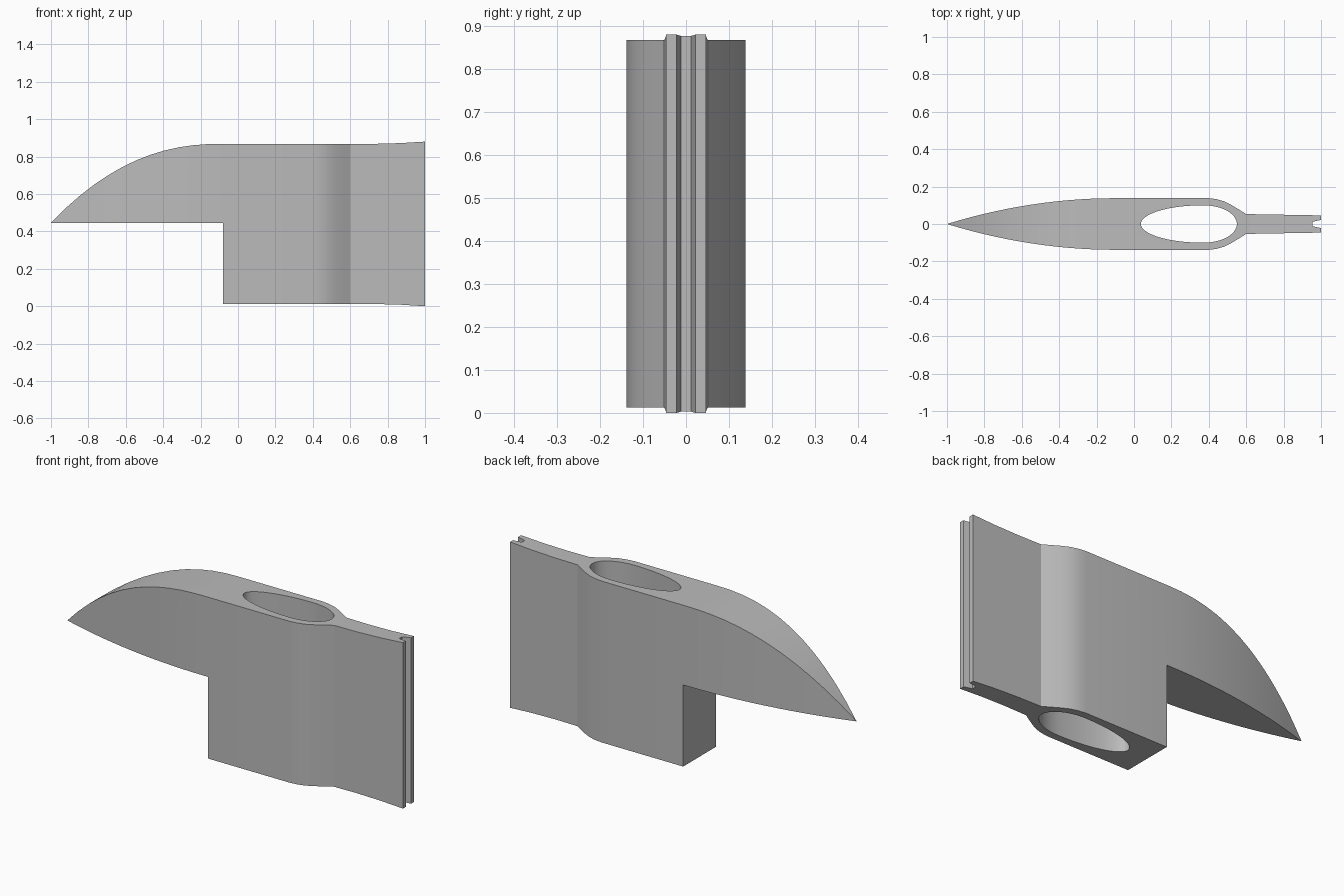
import bpy
import bmesh
import math

cube = bpy.data.objects.get("Cube")
if cube:
    bpy.data.objects.remove(cube, do_unlink=True)

# One plain grey finish
grey = bpy.data.materials.new("plain grey")
grey.use_nodes = True
colour = (0.5, 0.5, 0.5, 1)
grey.diffuse_color = colour
grey.node_tree.nodes["Principled BSDF"].inputs["Base Color"].default_value = colour


def prism(name, outline, axis, low, high):
    """Extrude a closed 2D outline along y or z."""
    bm = bmesh.new()
    place = (lambda a, b: (a, b, low)) if axis == "z" else (lambda a, b: (a, low, b))
    face = bm.faces.new([bm.verts.new(place(a, b)) for a, b in outline])
    moved = bmesh.ops.extrude_face_region(bm, geom=[face])["geom"]
    depth = high - low
    shift = (0, 0, depth) if axis == "z" else (0, depth, 0)
    bmesh.ops.translate(bm, vec=shift,
                        verts=[v for v in moved if isinstance(v, bmesh.types.BMVert)])
    bmesh.ops.recalc_face_normals(bm, faces=bm.faces)
    mesh = bpy.data.meshes.new(name)
    bm.to_mesh(mesh)
    bm.free()
    mesh.materials.append(grey)
    obj = bpy.data.objects.new(name, mesh)
    bpy.context.collection.objects.link(obj)
    return obj


def combine(obj, cutter, operation):
    """Apply a boolean and discard its cutter."""
    cutter.hide_render = True
    mod = obj.modifiers.new("shape", "BOOLEAN")
    mod.operation = operation
    mod.solver = "EXACT"
    mod.object = cutter
    bpy.context.view_layer.objects.active = obj
    bpy.ops.object.modifier_apply(modifier=mod.name)
    bpy.data.objects.remove(cutter, do_unlink=True)


def curve(start, end, base, rise, power, steps):
    """Curve that climbs from a point and levels off."""
    return [(start + (end - start) * i / steps,
             base + rise * (1 - (1 - i / steps) ** power)) for i in range(steps + 1)]


# Plan: pointed nose, straight sides, narrow waist and grooved tail
half = curve(-1, -0.1, 0, 0.138, 2, 14)
half += [(0.4, 0.138), (0.44, 0.133), (0.48, 0.122), (0.52, 0.102), (0.56, 0.078),
         (0.6, 0.053), (1, 0.046), (1, 0.022), (0.955, 0.012)]
plan = half + [(x, -y) for x, y in reversed(half[1:])]
body = prism("blade_body", plan, "z", -0.2, 1.1)

# Side silhouette: curved brow, stepped underside and slightly flared tail
brow = curve(-1, -0.09, 0.447, 0.421, 2.25, 12)
tail = [(0.73, 0.868), (0.87, 0.872), (1, 0.88), (1.1, 0.886)]
middle = 0.44
under = [(x, 2 * middle - z) for x, z in reversed(tail)]
under += [(-0.08, 0.012), (-0.08, 0.445)]
side = [(-1.01, 0.445)] + brow + tail + under
combine(body, prism("side_cutter", side, "y", -0.4, 0.4), "INTERSECT")

# Egg-shaped through hole
oval = []
for i in range(64):
    angle = math.tau * i / 64
    reach = 0.18 if math.cos(angle) > 0 else 0.333
    oval.append((0.37 + reach * math.cos(angle), 0.1 * math.sin(angle)))
combine(body, prism("hole_cutter", oval, "z", -0.3, 1.2), "DIFFERENCE")

# Smooth curved walls with crisp rims
bpy.ops.object.select_all(action="DESELECT")
body.select_set(True)
bpy.context.view_layer.objects.active = body
bpy.ops.object.shade_smooth_by_angle(angle=math.radians(25))
